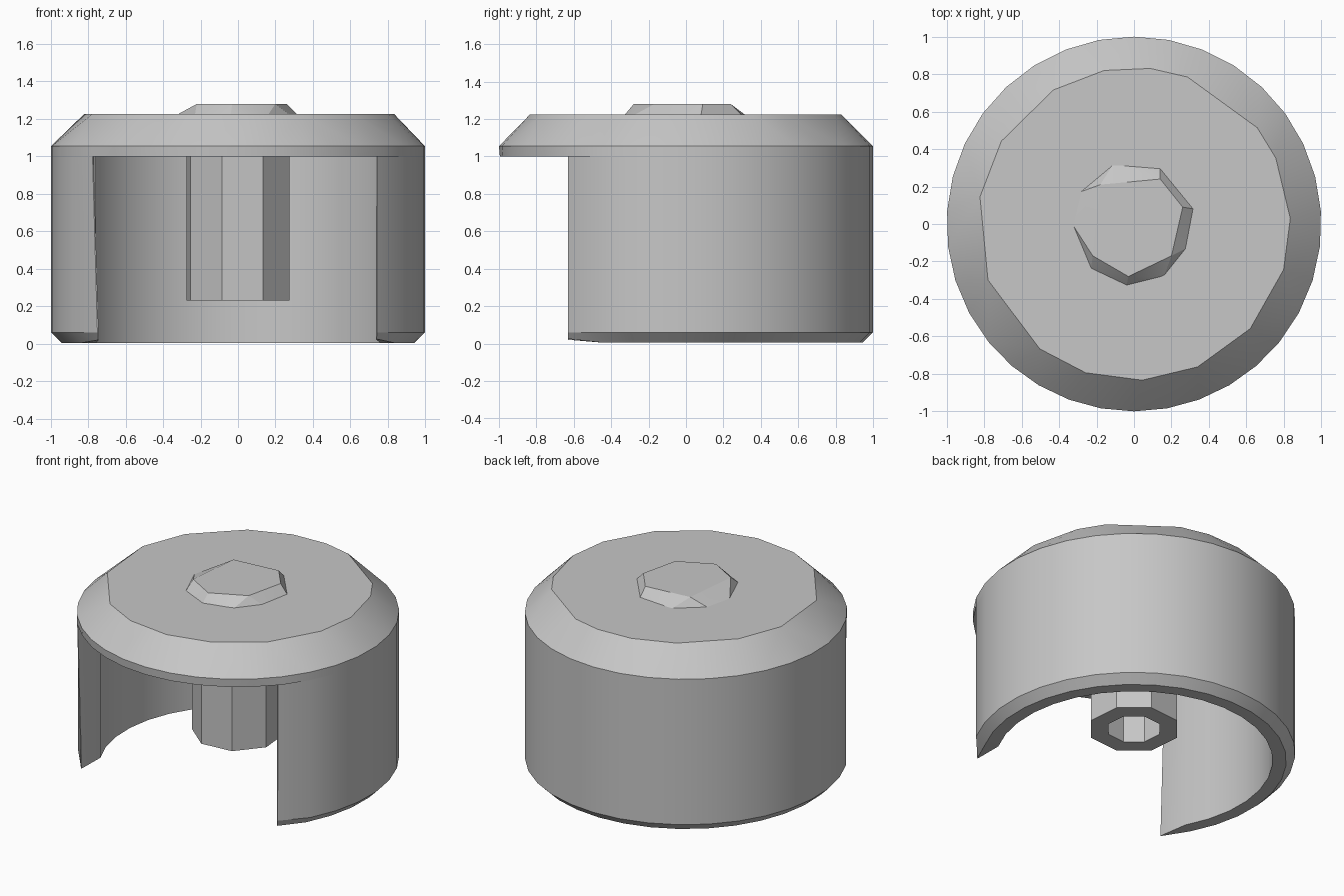
import bpy, bmesh
from math import sin, cos, radians, sqrt, asin, degrees

cube = bpy.data.objects.get("Cube")
if cube:
    bpy.data.objects.remove(cube)

grey = bpy.data.materials.new("plain grey")
grey.use_nodes = True
colour = (0.57, 0.57, 0.57, 1)
grey.diffuse_color = colour
grey.node_tree.nodes["Principled BSDF"].inputs["Base Color"].default_value = colour

CUT_Y = -0.63          # flat plane of the front opening
LID_Z, RIM_Z, TOP_Z = 1.0, 1.055, 1.225


def finish(name, bm, smooth_angle):
    bmesh.ops.recalc_face_normals(bm, faces=bm.faces)
    mesh = bpy.data.meshes.new(name)
    bm.to_mesh(mesh)
    bm.free()
    mesh.materials.append(grey)
    obj = bpy.data.objects.new(name, mesh)
    bpy.context.collection.objects.link(obj)
    bpy.ops.object.select_all(action='DESELECT')
    obj.select_set(True)
    bpy.context.view_layer.objects.active = obj
    bpy.ops.object.shade_smooth_by_angle(angle=radians(smooth_angle))


def polar(r, a, z):
    return (r * cos(radians(a)), r * sin(radians(a)), z)


def hull(name, points, smooth_angle):
    bm = bmesh.new()
    for p in points:
        bm.verts.new(p)
    bmesh.ops.convex_hull(bm, input=bm.verts)
    bmesh.ops.dissolve_limit(bm, angle_limit=radians(0.5), verts=bm.verts, edges=bm.edges)
    finish(name, bm, smooth_angle)


def loft(name, sections, closed, smooth_angle):
    """Bridge matching closed cross-sections into a solid."""
    bm = bmesh.new()
    rings = [[bm.verts.new(p) for p in s] for s in sections]
    pairs = list(zip(rings, rings[1:]))
    if closed:
        pairs.append((rings[-1], rings[0]))
    for a, b in pairs:
        for i in range(len(a)):
            j = (i + 1) % len(a)
            bm.faces.new((a[i], a[j], b[j], b[i]))
    if not closed:
        bm.faces.new(rings[0])
        bm.faces.new(rings[-1])
    finish(name, bm, smooth_angle)


# Skirt wall: an open ring whose ends thin to an edge at the front opening
start = degrees(asin(CUT_Y))
STEPS = 24
wall_angles = [start + (180 - 2 * start) * i / STEPS for i in range(STEPS + 1)]
profile = [(1, LID_Z), (1, 0.06), (0.945, 0.005), (0.86, 0.005), (0.86, LID_Z)]
left_end = [(0.975, LID_Z), (0.973, 0.06), (0.972, 0.025), (0.969, 0.025), (0.97, LID_Z)]
right_end = [(1, LID_Z), (0.98, 0.06), (0.977, 0.02), (0.974, 0.02), (0.996, LID_Z)]


def end_section(side, rz):
    return [(side * sqrt(r * r - CUT_Y ** 2), CUT_Y, z) for r, z in rz]


sections = [[polar(r, a, z) for r, z in profile] for a in wall_angles[1:-1]]
loft("skirt_wall", [end_section(1, left_end)] + sections + [end_section(-1, right_end)],
     False, 30)

# Lid: sloped shoulder up to a coarser flat top
front_angles = [180 - start + (180 + 2 * start) * i / 10 for i in range(1, 10)]
top_angles = [101, 84, 70, 38, 25, 2, -17, -42, -66, -87, -108, -127, -159, 170, 148, 121]
points = [polar(1, a, RIM_Z) for a in wall_angles + front_angles]
points += [polar(1, a, LID_Z) for a in wall_angles]
points += [polar(0.995, a, LID_Z) for a in front_angles]
points += [polar(0.835, a, TOP_Z) for a in top_angles]
hull("lid", points, 30)

# Raised boss on the lid, slightly irregular
boss_top = [(0.26, 0.09), (0.2, -0.17), (-0.03, -0.28), (-0.22, -0.17), (-0.18, 0.21), (0.14, 0.24)]
boss_base = [(-0.11, 0.32), (0.14, 0.3), (0.32, 0.08), (0.28, -0.13), (0.16, -0.28),
             (-0.04, -0.33), (-0.23, -0.24), (-0.33, 0), (-0.29, 0.17)]
hull("lid_boss", [(x, y, 1.28) for x, y in boss_top]
     + [(x, y, TOP_Z - 0.005) for x, y in boss_base], 25)

# Hollow eight-sided stem hanging under the lid
stem_profile = [(0.287, LID_Z), (0.287, 0.23), (0.17, 0.23), (0.17, LID_Z)]
loft("stem", [[polar(r, 27.5 + 45 * k, z) for r, z in stem_profile] for k in range(8)], True, 20)
